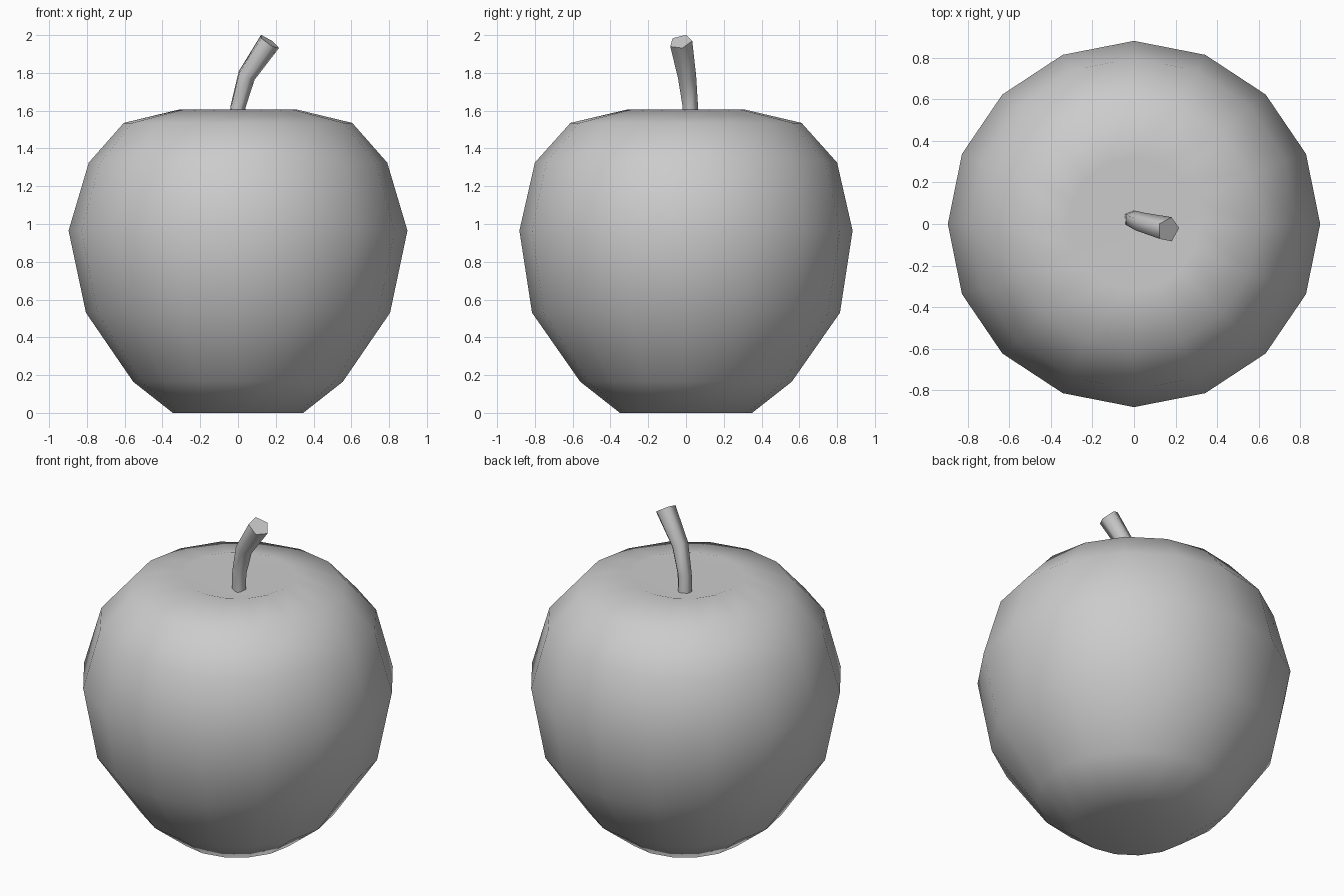
import bpy, bmesh, math
from mathutils import Vector

if "Cube" in bpy.data.objects:
    bpy.data.objects.remove(bpy.data.objects["Cube"])


def loft(name, rings, cap=False):
    """Skin a list of rings (a one-point ring is a pole)."""
    bm = bmesh.new()
    loops = [[bm.verts.new(p) for p in ring] for ring in rings]
    for a, b in zip(loops, loops[1:]):
        n = max(len(a), len(b))
        for i in range(n):
            j = (i + 1) % n
            if len(a) == 1:
                bm.faces.new((a[0], b[j], b[i]))
            elif len(b) == 1:
                bm.faces.new((a[i], a[j], b[0]))
            else:
                bm.faces.new((a[i], a[j], b[j], b[i]))
    if cap:
        bm.faces.new(loops[0][::-1])
        bm.faces.new(loops[-1])
    bmesh.ops.recalc_face_normals(bm, faces=bm.faces)
    mesh = bpy.data.meshes.new(name)
    bm.to_mesh(mesh)
    bm.free()
    obj = bpy.data.objects.new(name, mesh)
    bpy.context.collection.objects.link(obj)
    bpy.ops.object.select_all(action='DESELECT')
    obj.select_set(True)
    bpy.context.view_layer.objects.active = obj
    return obj


def ring(n, rx, ry, phase=0.0):
    return [Vector((rx * math.cos(phase + math.tau * i / n),
                    ry * math.sin(phase + math.tau * i / n), 0)) for i in range(n)]


# Apple body: 16-sided rings (rx, ry, z) with a dimple at each end
profile = [(0.345, 0.35, 0.0), (0.555, 0.56, 0.165), (0.805, 0.815, 0.53),
           (0.897, 0.882, 0.965), (0.79, 0.80, 1.325), (0.605, 0.612, 1.535),
           (0.315, 0.315, 1.605)]
rings = [[Vector((0, 0, 0.08))]]
rings += [[p + Vector((0, 0, z)) for p in ring(16, rx, ry)] for rx, ry, z in profile]
rings += [[Vector((0, 0, 1.5))]]
loft("apple_body", rings)
bpy.ops.object.shade_smooth()

# Stem: bent five-sided tube, (centre, axis, radius)
path = [((-0.008, 0.025, 1.49), (0, 0, 1), 0.043),
        ((-0.003, 0.022, 1.62), (0.12, 0, 1), 0.043),
        ((0.042, 0.004, 1.785), (0.45, -0.12, 0.88), 0.051),
        ((0.165, -0.028, 1.965), (0.55, -0.2, 0.8), 0.063)]
stem = []
for centre, axis, r in path:
    turn = Vector((0, 0, 1)).rotation_difference(Vector(axis))
    stem.append([Vector(centre) + turn @ p for p in ring(5, r, r, math.radians(5))])
loft("stem", stem, cap=True)
bpy.ops.object.shade_smooth_by_angle(angle=math.radians(75))
